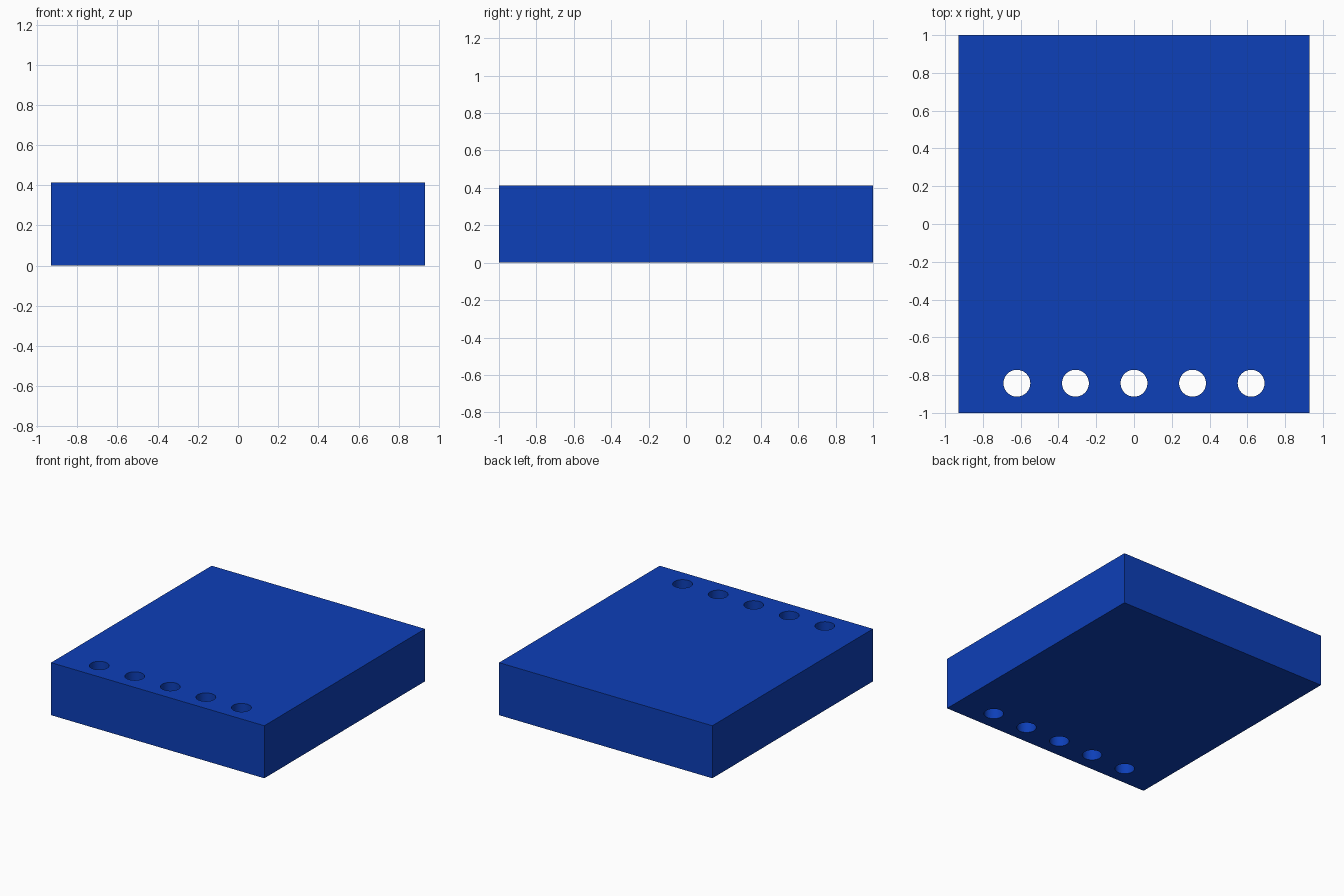
import bpy, math

if "Cube" in bpy.data.objects:
    bpy.data.objects.remove(bpy.data.objects["Cube"])

W, D, H = 1.86, 2.0, 0.414
HOLE_R, HOLE_Y, PITCH = 0.071, -0.843, 0.31

# Solid slab
bpy.ops.mesh.primitive_cube_add(size=1, location=(0, 0, H / 2))
slab = bpy.context.object
slab.name = "perforated_block"
slab.scale = (W, D, H)
bpy.ops.object.transform_apply(location=True, rotation=False, scale=True)

# Row of five through holes along the front edge
for i in range(-2, 3):
    bpy.ops.mesh.primitive_cylinder_add(vertices=48, radius=HOLE_R, depth=H * 2,
                                        location=(i * PITCH, HOLE_Y, H / 2))
    cutter = bpy.context.object
    cutter.name = "hole_cutter"
    cutter.hide_render = True
    bpy.context.view_layer.objects.active = slab
    mod = slab.modifiers.new("hole", 'BOOLEAN')
    mod.operation = 'DIFFERENCE'
    mod.solver = 'EXACT'
    mod.object = cutter
    bpy.ops.object.modifier_apply(modifier=mod.name)
    bpy.data.objects.remove(cutter, do_unlink=True)

# Smooth hole walls, sharp edges elsewhere
bpy.ops.object.select_all(action='DESELECT')
slab.select_set(True)
bpy.context.view_layer.objects.active = slab
bpy.ops.object.shade_smooth_by_angle(angle=math.radians(30))

# Blue finish
mat = bpy.data.materials.new("blue")
mat.diffuse_color = (0.004, 0.05, 0.48, 1)
mat.use_nodes = True
mat.node_tree.nodes["Principled BSDF"].inputs["Base Color"].default_value = mat.diffuse_color
slab.data.materials.clear()
slab.data.materials.append(mat)
